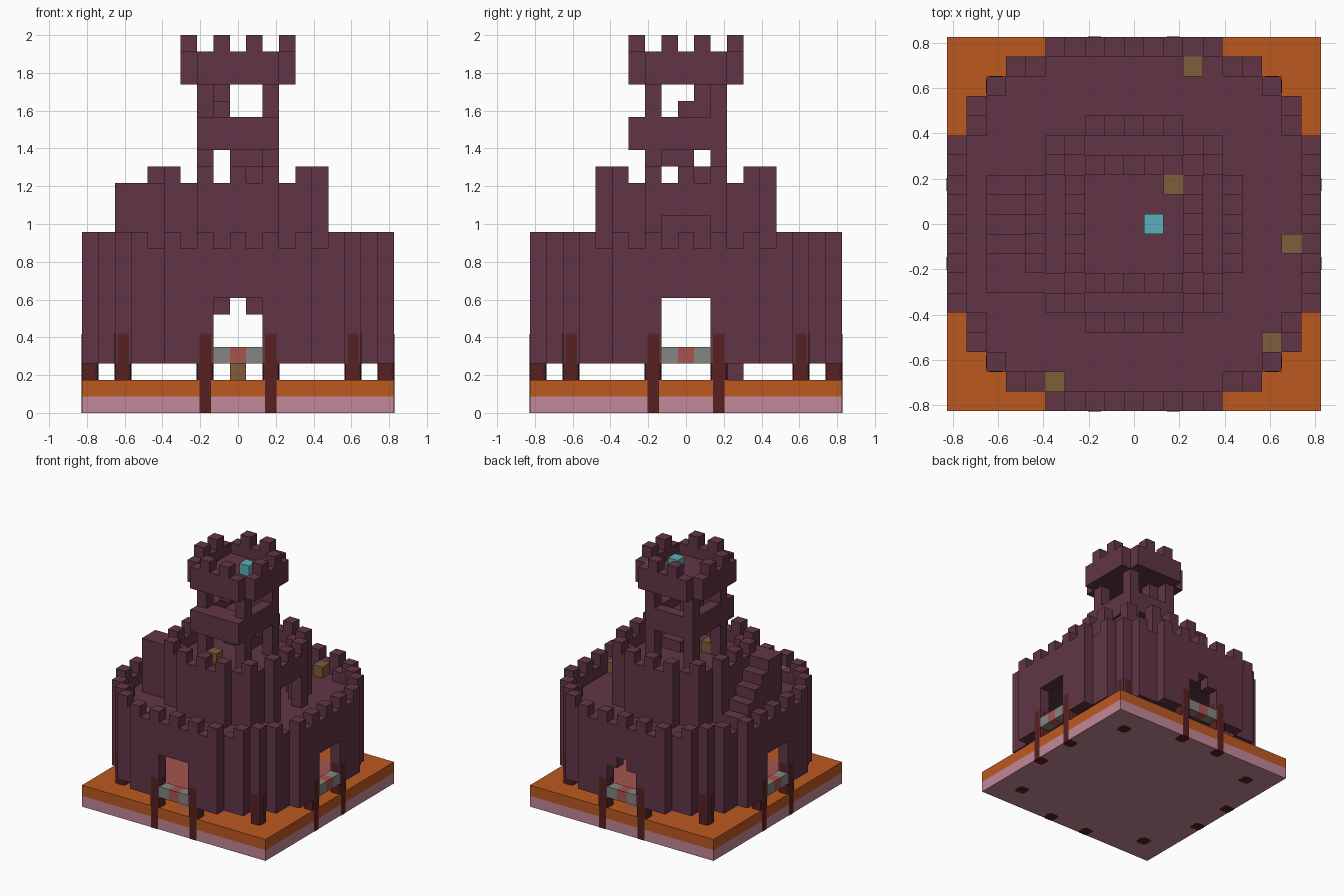
import bpy
import bmesh
from itertools import product
from mathutils import Vector

if "Cube" in bpy.data.objects:
    bpy.data.objects.remove(bpy.data.objects["Cube"], do_unlink=True)

U = 2 / 23  # block size
AXES = [Vector(v) for v in ((1, 0, 0), (0, 1, 0), (0, 0, 1))]


def material(name, rgb):
    lin = [(c / 255 / 12.92) if c < 11 else ((c / 255 + 0.055) / 1.055) ** 2.4 for c in rgb]
    mat = bpy.data.materials.new(name)
    mat.use_nodes = True
    mat.diffuse_color = (*lin, 1)
    mat.node_tree.nodes["Principled BSDF"].inputs["Base Color"].default_value = (*lin, 1)
    return mat


brick = material("purple brick", (97, 53, 70))
orange = material("orange ground", (188, 89, 32))
pink = material("pink stone", (194, 136, 152))
red = material("dull red", (166, 85, 80))
grey = material("grey stone", (133, 133, 129))
brown = material("brown crate", (126, 94, 58))
teal = material("teal crystal", (90, 176, 186))
maroon = material("maroon post", (88, 33, 33))


def finish(name, bm, mat):
    mesh = bpy.data.meshes.new(name)
    bm.to_mesh(mesh)
    bm.free()
    mesh.materials.append(mat)
    obj = bpy.data.objects.new(name, mesh)
    bpy.context.collection.objects.link(obj)
    return obj


def blocks(name, cells, mat):
    """Outer skin of a set of unit blocks; x and y are centred, z counts layers."""
    cells = set(cells)
    bm = bmesh.new()
    for cell in cells:
        centre = Vector(cell) + Vector((0, 0, 0.5))
        for a, side in product(range(3), (-1, 1)):
            n = AXES[a] * side
            if tuple(int(c) for c in Vector(cell) + n) in cells:
                continue
            p, q = AXES[(a + 1) % 3] / 2, AXES[(a + 2) % 3] / 2
            corners = [p + q, q - p, -p - q, p - q]
            if side < 0:
                corners.reverse()
            bm.faces.new([bm.verts.new((centre + n / 2 + c) * U) for c in corners])
    bmesh.ops.remove_doubles(bm, verts=bm.verts, dist=U / 50)
    return finish(name, bm, mat)


def disc(radius, limit):
    r = range(-radius, radius + 1)
    return {(i, j) for i, j in product(r, r) if i * i + j * j <= limit}


def rim(area):
    return {(i, j) for i, j in area
            if any((i + a, j + b) not in area for a, b in ((1, 0), (-1, 0), (0, 1), (0, -1)))}


def stack(area, low, high):
    return {(i, j, k) for i, j in area for k in range(low, high)}


def even_merlon(c):
    return min(abs(c[0]), abs(c[1])) % 2 == 0 or abs(c[0]) == abs(c[1])


def around(i, j):
    return {(i, j), (-j, i), (-i, -j), (j, -i)}


# Ground slab with an inner floor
square = set(product(range(-9, 10), repeat=2))
hall = disc(8, 64)
blocks("lower_slab", stack(square, 0, 1), pink)
blocks("ground", stack(square - hall, 1, 2), orange)
blocks("hall_floor", stack(hall, 1, 2), red)

# Main wall, raised one layer, with a door on each side
keep = disc(9, 100)
wall = rim(keep)
doors = stack({c for i in (-1, 0, 1) for c in around(i, 9)}, 3, 7)
cells = stack(wall, 3, 10) - doors
blocks("outer_wall", cells | {(s, 9, 6) for s in (-1, 1)}, brick)
blocks("outer_merlons", stack(filter(even_merlon, wall), 10, 11), brick)
blocks("lower_deck", stack(keep - wall, 8, 9), brick)
blocks("hall_step", [(2, 3, 2)], brick)

# Second tier with a doorway on its left side
tier = disc(5, 32)
tier_wall = rim(tier)
doorway = stack({(5, j) for j in (-1, 0, 1)}, 9, 12)
blocks("tier_wall", stack(tier_wall, 9, 14) - doorway, brick)
blocks("tier_merlons", stack(filter(even_merlon, tier_wall), 14, 15), brick)
blocks("tier_deck", stack(tier - tier_wall, 12, 13), brick)

# Outside stairs climbing towards the front
steps = set()
for j in range(-3, 4):
    top = min(14, 12 - j)
    steps |= stack({(-7, j), (-6, j)}, 9, top)
steps |= stack({(-5, -3)}, 9, 14)
blocks("outer_stairs", steps, brick)

# Tower: corner pillars, middle floor, balcony and inner spiral stairs
shaft = set(product(range(-2, 3), repeat=2))
blocks("tower_pillars", stack(around(2, 2), 13, 20), brick)
blocks("tower_floor", stack(shaft, 16, 17) | stack(rim(shaft), 17, 18), brick)
blocks("balcony", stack({(i, -3) for i in range(-2, 3)}, 16, 18), brick)
spiral = {(0, 1, 14), (1, 1, 14), (1, 0, 14), (1, 0, 15), (1, -1, 15), (0, -1, 15)}
spiral |= {(-1, 0, 18), (-1, 1, 18), (-1, 1, 19)}
blocks("spiral_stairs", spiral, brick)

# Tower top with parapet
top = disc(3, 13)
parapet = {c for c in top if max(abs(c[0]), abs(c[1])) == 3}
merlons = around(1, 3) | around(-1, 3)
blocks("tower_top", stack(top, 20, 21) | stack(parapet, 21, 22) | stack(merlons, 22, 23), brick)

# Door sills
blocks("door_sill_ends", stack(around(1, 9) | around(-1, 9), 3, 4), grey)
blocks("door_sill_middles", stack(around(0, 9), 3, 4), red)

# Loose blocks
crates = [(3, 8, 9), (8, -1, 9), (7, -6, 9), (-4, -8, 9), (-1, -2, 13), (2, 2, 21), (0, -2, 2)]
blocks("crates", crates, brown)
blocks("crystal", [(1, 0, 21)], teal)

# Rounded posts driven through the ground
for n, (i, j) in enumerate(sorted(around(2, 9) | around(-2, 9) | around(7, 7))):
    bm = bmesh.new()
    bmesh.ops.create_cube(bm, size=1)
    for v in bm.verts:
        v.co = Vector((v.co.x * 1.04 + i, v.co.y * 1.04 + j, (v.co.z + 0.5) * 5)) * U
    bottom = -0.002
    for v in bm.verts:
        if v.co.z < U:
            v.co.z = bottom + 0.001
    edges = [e for e in bm.edges if max(v.co.z for v in e.verts) > U]
    bmesh.ops.bevel(bm, geom=edges, offset=U * 0.22, segments=2, profile=0.5, affect='EDGES')
    finish(f"post_{n + 1}", bm, maroon)
